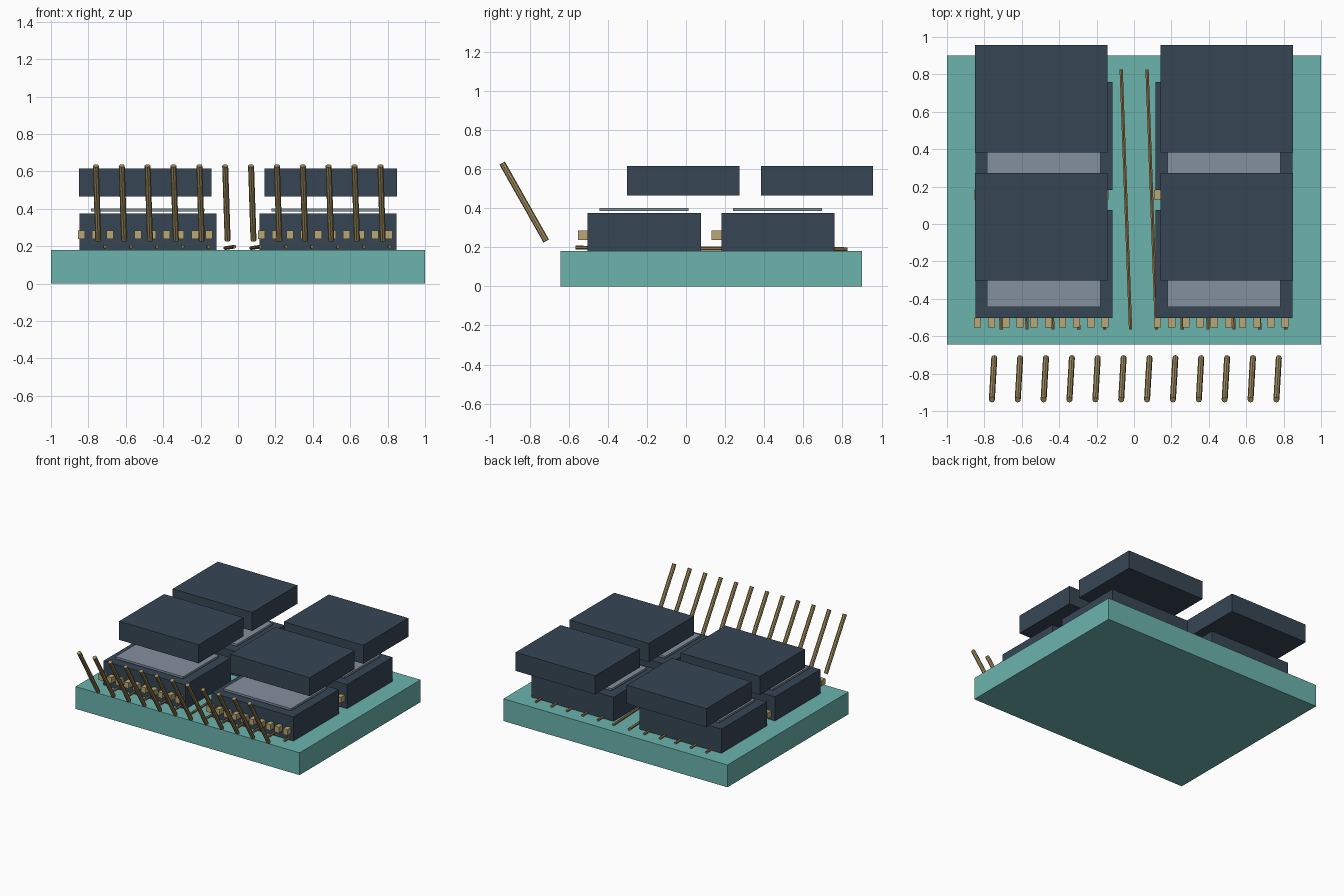
import bpy, bmesh
from mathutils import Vector, Matrix

cube = bpy.data.objects.get("Cube")
if cube:
    bpy.data.objects.remove(cube, do_unlink=True)


def material(name, rgb):
    """Flat material from sRGB bytes."""
    lin = [((c / 255 + 0.055) / 1.055) ** 2.4 for c in rgb]
    m = bpy.data.materials.new(name)
    m.use_nodes = True
    m.diffuse_color = (*lin, 1)
    m.node_tree.nodes["Principled BSDF"].inputs["Base Color"].default_value = (*lin, 1)
    return m


teal = material("teal", (107, 180, 173))
slate = material("dark slate", (54, 70, 84))
grey = material("grey", (132, 144, 157))
tan = material("tan", (187, 167, 117))
brass = material("brass", (163, 143, 96))
copper = material("copper", (150, 116, 76))


def finish(name, bm, mat):
    mesh = bpy.data.meshes.new(name)
    bm.to_mesh(mesh)
    bm.free()
    mesh.materials.append(mat)
    ob = bpy.data.objects.new(name, mesh)
    bpy.context.collection.objects.link(ob)
    return ob


def box(name, lo, hi, mat):
    lo, hi = Vector(lo), Vector(hi)
    bm = bmesh.new()
    place = Matrix.Translation((lo + hi) / 2) @ Matrix.Diagonal((*(hi - lo), 1))
    bmesh.ops.create_cube(bm, size=1, matrix=place)
    return finish(name, bm, mat)


def rod(name, start, end, radius, sides, mat):
    a, b = Vector(start), Vector(end)
    d = b - a
    turn = d.to_track_quat("Z", "Y").to_matrix().to_4x4()
    bm = bmesh.new()
    bmesh.ops.create_cone(bm, cap_ends=True, segments=sides, radius1=radius,
                          radius2=radius, depth=d.length,
                          matrix=Matrix.Translation((a + b) / 2) @ turn)
    return finish(name, bm, mat)


# Base board
box("base_board", (-1, -0.643, 0), (1, 0.9, 0.18), teal)

# Four stacked units: case, inner plate, raised lid, row of contacts
for side, x in (("right", -0.482), ("left", 0.481)):
    lid_x = -0.496 if x < 0 else 0.496
    for row, y in (("front", -0.503), ("back", 0.181)):
        tag = f"{row}_{side}"
        box(f"case_{tag}", (x - 0.366, y, 0.18), (x + 0.366, y + 0.579, 0.375), slate)
        box(f"plate_{tag}", (x - 0.303, y + 0.06, 0.385),
            (x + 0.303, y + 0.515, 0.402), grey)
        box(f"lid_{tag}", (lid_x - 0.355, y + 0.202, 0.466),
            (lid_x + 0.355, y + 0.776, 0.616), slate)
        for i in range(10):
            cx = x - 0.355 + 0.0758 * i
            box(f"contact_{tag}_{i + 1}", (cx - 0.019, y - 0.05, 0.238),
                (cx + 0.019, y, 0.285), tan)

# Slanted pins in front and long wires across the board
for i in range(12):
    x = -0.76 + 0.1383 * i
    rod(f"pin_{i + 1}", (x + 0.013, -0.715, 0.232), (x, -0.94, 0.63), 0.016, 8, brass)
    rod(f"wire_{i + 1}", (x + 0.05, -0.565, 0.198), (x, 0.825, 0.19), 0.01, 6, copper)
